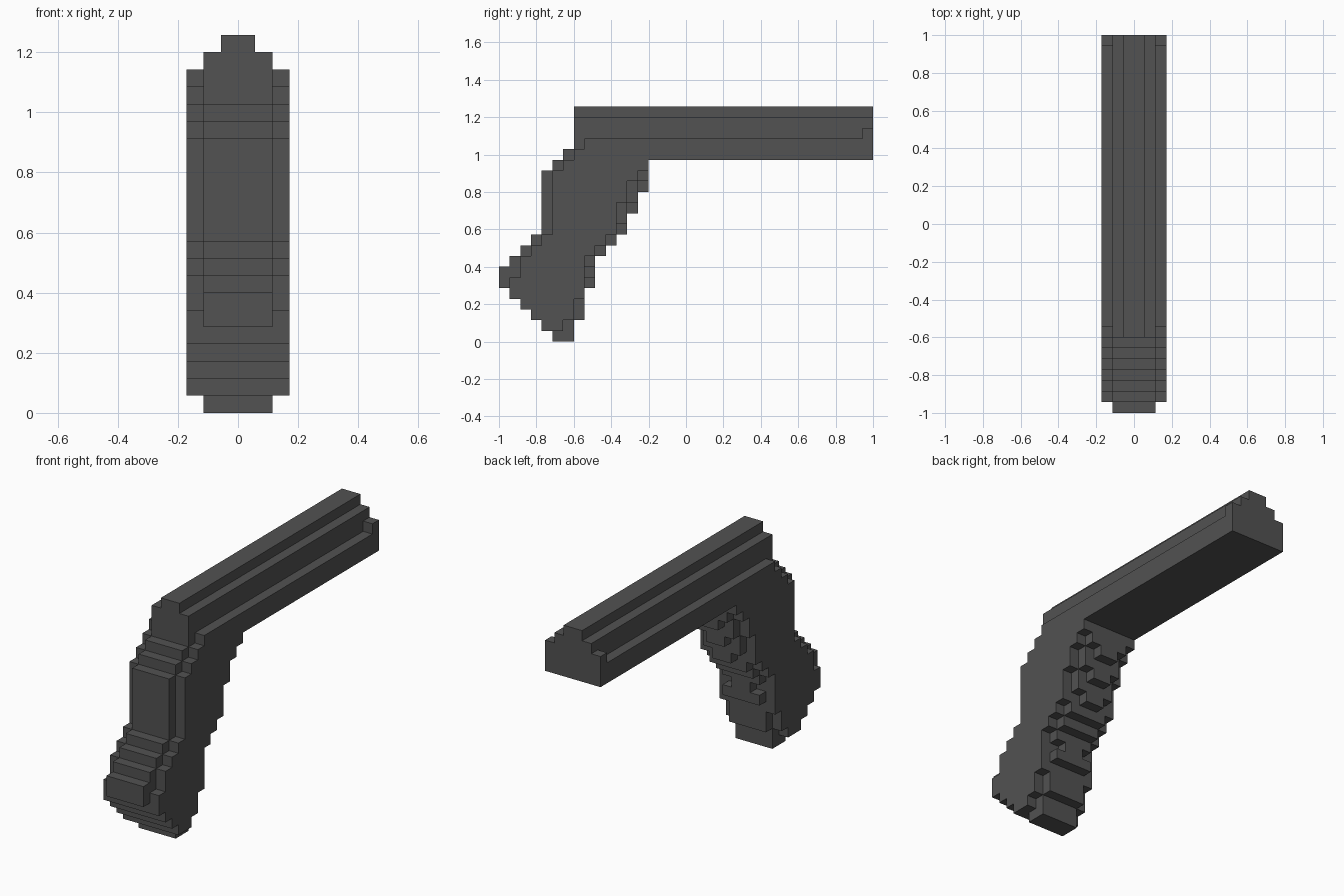
import bpy
import bmesh
from mathutils import Vector

cube = bpy.data.objects.get("Cube")
if cube:
    bpy.data.objects.remove(cube, do_unlink=True)

LENGTH = 35
UNIT = 2 / LENGTH
BARREL_BASE, SIDE_TOP, BODY_TOP, RIDGE_TOP = 17, 19, 21, 22

dark_grey = bpy.data.materials.new("dark grey")
dark_grey.use_nodes = True
colour = (0.085, 0.085, 0.085, 1)
dark_grey.diffuse_color = colour
dark_grey.node_tree.nodes["Principled BSDF"].inputs["Base Color"].default_value = colour

# Stepped outline of the grip, one entry per block row from the bottom
core_front = [5, 4, 3, 2, 1, 0, 0, 1, 2, 3, 4, 4, 4, 4, 4, 4, 5, 6]
core_back = [7, 7, 8, 8, 8, 9, 9, 9, 10, 11, 12, 12, 13, 13, 14, 14, 14]
side_back = [0, 6, 7, 7, 8, 8, 8, 8, 9, 10, 11, 11, 11, 12, 12, 13, 14]
groove_rows = (6, 10, 12, 14)
cheek_row = 5


def row_span(column, row):
    """Front and back block limits of one row; column 0 is the centre, 2 the side."""
    is_side = column == 2
    front = core_front[min(row, BARREL_BASE)] + (1 if row > BARREL_BASE else 0)
    if is_side and row >= cheek_row:
        front += 2 if row == cheek_row + 1 else 1
    if row >= BARREL_BASE:
        # Ledge and rear lug on the sides, narrow ridge on top
        if is_side and row == SIDE_TOP:
            front = LENGTH - 1
        top = (RIDGE_TOP, BODY_TOP, SIDE_TOP + 1)[column]
        return (front, LENGTH) if row < top else (0, 0)
    if is_side:
        return front, side_back[row]
    inset = 1 if column == 1 and row in groove_rows else 0
    return front, core_back[row] - inset


def fill_rows(first, last):
    blocks = set()
    for row in range(first, last):
        for column in range(3):
            for depth in range(*row_span(column, row)):
                blocks.add((column, depth, row))
                blocks.add((-column - 1, depth, row))
    return blocks


def build_part(name, blocks, solid):
    """Make the outer skin of a set of blocks, merged into flat faces."""
    bm = bmesh.new()
    for block in blocks:
        for axis in range(3):
            for side in (0, 1):
                neighbour = list(block)
                neighbour[axis] += 1 if side else -1
                if tuple(neighbour) in solid:
                    continue
                u, v = (axis + 1) % 3, (axis + 2) % 3
                corners = []
                for du, dv in ((0, 0), (1, 0), (1, 1), (0, 1)):
                    point = Vector(block)
                    point[axis] += side
                    point[u] += du
                    point[v] += dv
                    point.y -= LENGTH / 2
                    corners.append(bm.verts.new(point * UNIT))
                bm.faces.new(corners if side else corners[::-1])
    bmesh.ops.remove_doubles(bm, verts=bm.verts[:], dist=UNIT / 100)
    bmesh.ops.dissolve_limit(bm, angle_limit=0.01, verts=bm.verts[:], edges=bm.edges[:])
    mesh = bpy.data.meshes.new(name)
    bm.to_mesh(mesh)
    bm.free()
    mesh.materials.append(dark_grey)
    part = bpy.data.objects.new(name, mesh)
    bpy.context.collection.objects.link(part)


# Slanted grip below, long stepped bar above, ridge along the top
parts = {
    "grip": fill_rows(0, BARREL_BASE),
    "barrel": fill_rows(BARREL_BASE, BODY_TOP),
    "top_ridge": fill_rows(BODY_TOP, RIDGE_TOP),
}
solid = set().union(*parts.values())
for name, blocks in parts.items():
    build_part(name, blocks, solid)
